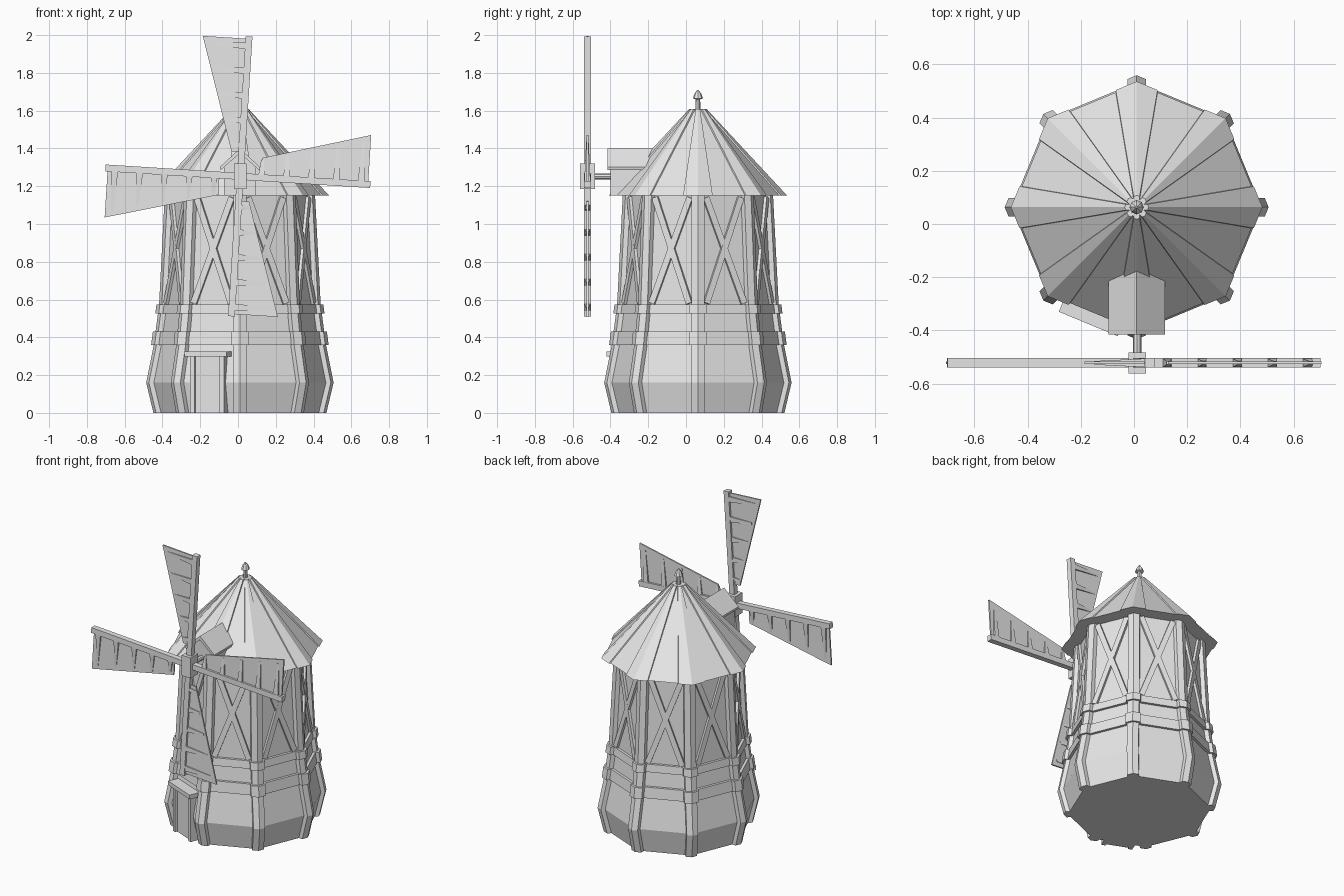
import bpy, bmesh, math
from mathutils import Vector

if "Cube" in bpy.data.objects:
    bpy.data.objects.remove(bpy.data.objects["Cube"])

CX, CY = 0.01, 0.063          # tower axis
grey = bpy.data.materials.new("plain_grey")
grey.diffuse_color = (0.8, 0.8, 0.8, 1)
grey.use_nodes = True
grey.node_tree.nodes["Principled BSDF"].inputs["Base Color"].default_value = grey.diffuse_color


def finish(name, bm):
    bmesh.ops.recalc_face_normals(bm, faces=bm.faces)
    me = bpy.data.meshes.new(name)
    bm.to_mesh(me)
    bm.free()
    me.materials.append(grey)
    ob = bpy.data.objects.new(name, me)
    bpy.context.collection.objects.link(ob)
    return ob


def loft(bm, loops):
    """Skin a stack of equal-length loops and cap both ends."""
    rows = [[bm.verts.new(p) for p in lp] for lp in loops]
    n = len(rows[0])
    for a, b in zip(rows, rows[1:]):
        for i in range(n):
            j = (i + 1) % n
            bm.faces.new((a[i], a[j], b[j], b[i]))
    bm.faces.new(rows[0][::-1])
    bm.faces.new(rows[-1])


def corner(k, r, z, n=8):
    a = 2 * math.pi * k / n
    return Vector((CX + r * math.cos(a), CY + r * math.sin(a), z))


def ring(r, z, n=8):
    return [corner(k, r, z, n) for k in range(n)]


def corner_strip(bm, k, prof, depth):
    """Bent strip wrapped round an octagon corner; prof holds (r, z, half width)."""
    loops = []
    for r, z, w in prof:
        o, i = corner(k, r + depth, z), corner(k, r - 0.02, z)
        e1 = (corner(k + 1, 1, z) - corner(k, 1, z)).normalized() * w
        e2 = (corner(k - 1, 1, z) - corner(k, 1, z)).normalized() * w
        loops.append([o + e1, o, o + e2, i + e2, i, i + e1])
    loft(bm, loops)


def beam(bm, a, b, width, depth, normal, taper=1.0):
    """Rectangular bar from a to b, its depth along the normal."""
    a, b, n = Vector(a), Vector(b), Vector(normal).normalized()
    s = (b - a).cross(n).normalized() * width / 2
    n = (b - a).cross(s).normalized() * depth / 2
    loft(bm, [[p + (s * x + n * y) * t for x, y in ((-1, -1), (1, -1), (1, 1), (-1, 1))]
              for p, t in ((a, 1), (b, taper))])


def extrude_y(bm, pts, y0, y1):
    loft(bm, [[(x, y, z) for x, z in pts] for y in (y0, y1)])


# Tower wall
WALL = [(0.432, 0.0), (0.47, 0.16), (0.43, 0.36), (0.402, 0.57), (0.372, 1.15)]
bm = bmesh.new()
loft(bm, [ring(r, z) for r, z in WALL])
finish("tower_wall", bm)


def wall_r(z):
    for (r0, z0), (r1, z1) in zip(WALL, WALL[1:]):
        if z <= z1:
            return r0 + (r1 - r0) * (z - z0) / (z1 - z0)
    return WALL[-1][0]


# Corner posts
bm = bmesh.new()
for k in range(8):
    corner_strip(bm, k, [(r, z, 0.038) for r, z in WALL], 0.026)
finish("corner_posts", bm)

# Horizontal bands, stepping out over the posts
bm = bmesh.new()
for z0, z1 in ((0.36, 0.43), (0.525, 0.575)):
    loft(bm, [ring(wall_r(z) + 0.018, z) for z in (z0, z1)])
    for k in range(8):
        corner_strip(bm, k, [(wall_r(z), z, 0.048) for z in (z0, z1)], 0.04)
finish("wall_bands", bm)

# Crossed braces on every upper panel
bm = bmesh.new()


def on_panel(k, s, z):
    r = wall_r(z)
    return corner(k, r, z).lerp(corner(k + 1, r, z), s)


for k in range(8):
    out = corner(k + 0.5, 1, 0) - Vector((CX, CY, 0))
    for s0, s1 in ((0.15, 0.85), (0.85, 0.15)):
        beam(bm, on_panel(k, s0, 0.58), on_panel(k, s1, 1.14), 0.034, 0.032, out)
finish("cross_braces", bm)

# Roof cone, with raised ridge strips
bm = bmesh.new()
loft(bm, [ring(0.464, 1.15), ring(0.038, 1.605)])
finish("roof", bm)
bm = bmesh.new()
for k in range(8):
    corner_strip(bm, k, [(0.464, 1.15, 0.085), (0.036, 1.61, 0.012)], 0.009)
finish("roof_ridges", bm)

# Finial on the roof tip
bm = bmesh.new()
loft(bm, [ring(r, z) for r, z in
          ((0.014, 1.59), (0.012, 1.66), (0.027, 1.665), (0.018, 1.69), (0.003, 1.71))])
finish("finial", bm)

# Dormer
bm = bmesh.new()
extrude_y(bm, [(-0.075, 1.152), (0.095, 1.152), (0.095, 1.30), (0.01, 1.385), (-0.075, 1.30)],
          -0.40, -0.10)
finish("dormer_wall", bm)
bm = bmesh.new()
extrude_y(bm, [(-0.092, 1.285), (0.01, 1.375), (0.112, 1.285),
               (0.116, 1.302), (0.01, 1.40), (-0.096, 1.302)], -0.415, -0.10)
finish("dormer_roof", bm)

# Door on the front left panel
out = corner(5.5, 1, 0) - Vector((CX, CY, 0))
side = Vector((-out.y, out.x, 0))


def door_pt(s, d, z):
    return Vector((CX, CY, z)) + out * d + side * s


bm = bmesh.new()
beam(bm, door_pt(0, 0.39, 0), door_pt(0, 0.39, 0.30), 0.15, 0.10, out)
finish("door", bm)
bm = bmesh.new()
for s in (-0.085, 0.085):
    beam(bm, door_pt(s, 0.40, 0), door_pt(s, 0.40, 0.30), 0.025, 0.11, out)
beam(bm, door_pt(-0.12, 0.415, 0.312), door_pt(0.12, 0.415, 0.312), 0.028, 0.12, out)
finish("door_frame", bm)

# Shaft and hub
HUB = Vector((0.012, -0.522, 1.252))
bm = bmesh.new()
loft(bm, [[(HUB.x + 0.016 * math.cos(a), y, HUB.z + 0.016 * math.sin(a))
           for a in [i * math.pi / 4 for i in range(8)]] for y in (-0.50, -0.38)])
finish("shaft", bm)
bm = bmesh.new()
beam(bm, HUB - Vector((0, 0, 0.068)), HUB + Vector((0, 0, 0.068)), 0.066, 0.078, (0, 1, 0))
finish("hub", bm)

# Four sails: spar, thin panel and tapered ribs
for i, name in enumerate(("right", "top", "left", "bottom")):
    a = math.radians(90 * i - 3.6)
    u = Vector((math.cos(a), 0, math.sin(a)))
    v = Vector((-math.sin(a), 0, math.cos(a)))
    upright = i % 2 == 1
    length = 0.742 if upright else (0.69 if i == 0 else 0.715)
    inner, tip = (0.055, 0.245) if upright else (0.105, 0.262)
    start = 0.13 if upright else 0.11

    bm = bmesh.new()
    beam(bm, HUB, HUB + u * length, 0.036, 0.036, (0, 1, 0))
    finish(name + "_sail_spar", bm)

    bm = bmesh.new()
    quad = [u * start, u * (length - 0.012), u * (length - 0.012) + v * tip, u * start + v * inner]
    loft(bm, [[HUB + p + Vector((0, y, 0)) for p in quad] for y in (-0.005, 0.005)])
    finish(name + "_sail_panel", bm)

    bm = bmesh.new()
    for j in range(5):
        d = length - 0.05 - 0.132 * j
        w = inner + (tip - inner) * max(0, d - start) / (length - start)
        beam(bm, HUB + u * d, HUB + u * d + v * w * 0.9, 0.036, 0.034, (0, 1, 0), 0.4)
    finish(name + "_sail_ribs", bm)
